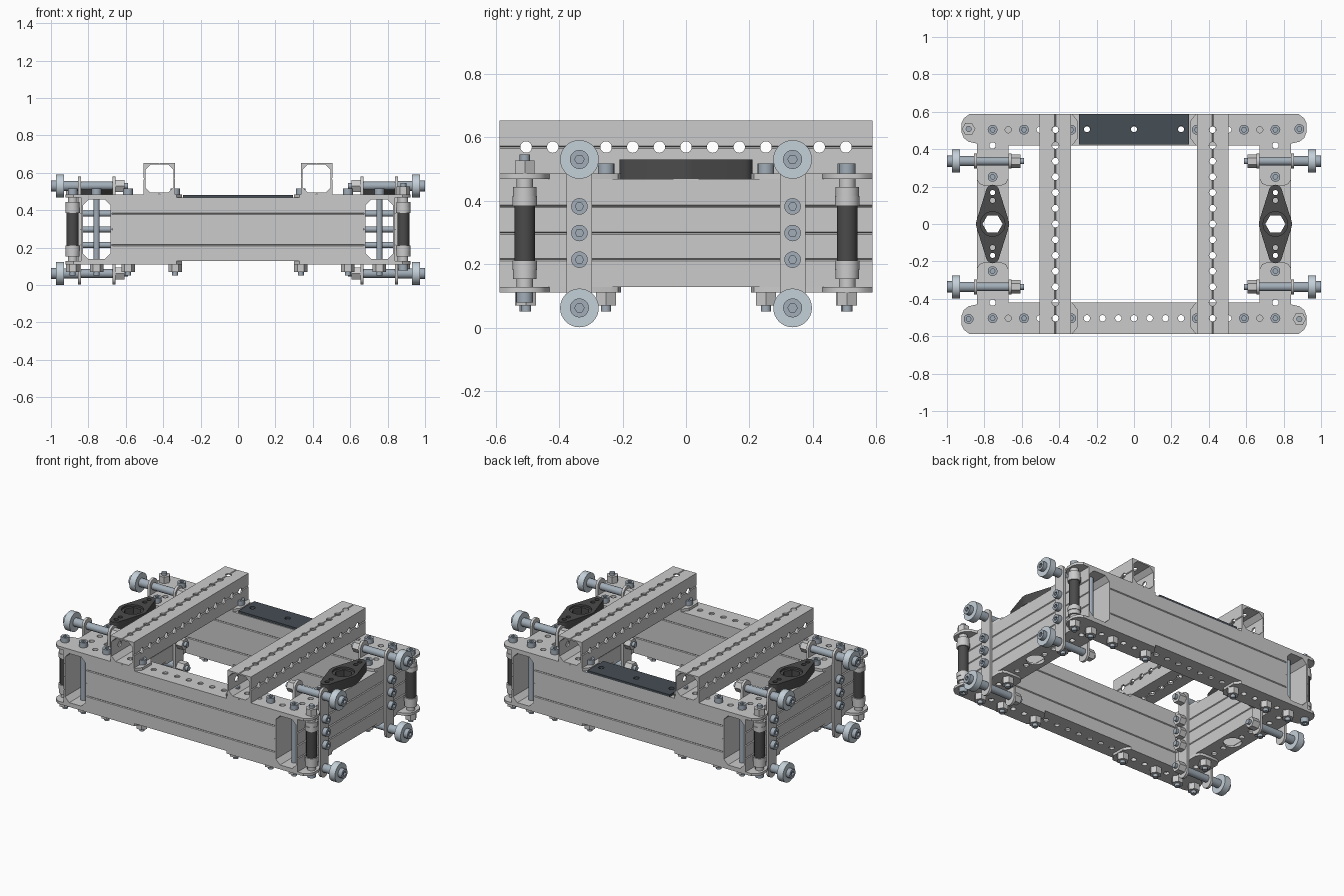
import bpy, bmesh
from math import sin, cos, pi, radians

if "Cube" in bpy.data.objects:
    bpy.data.objects.remove(bpy.data.objects["Cube"])

P = 0.084                      # hole pitch
Z0, Z1 = 0.128, 0.468          # rail bottom / top
ZC, T = 0.298, 0.017           # rail mid height, gusset thickness


def material(name, c):
    m = bpy.data.materials.new(name)
    m.diffuse_color = (*c, 1)
    m.use_nodes = True
    m.node_tree.nodes["Principled BSDF"].inputs["Base Color"].default_value = m.diffuse_color
    return m


DARK = material("dark_plastic", (0.07, 0.07, 0.07))
SLATE = material("slate_plate", (0.06, 0.075, 0.09))
STEEL = material("blue_steel", (0.36, 0.42, 0.48))
PALE = material("pale_wheel", (0.55, 0.63, 0.69))


def circle(r, n=20, cx=0, cy=0, start=0.0):
    return [(cx + r * cos(start + 2 * pi * i / n), cy + r * sin(start + 2 * pi * i / n)) for i in range(n)]


def rect(w, h, gv=(), gh=(), d=0.005, g=0.004):
    # rectangle with small V grooves on vertical (gv) and horizontal (gh) sides
    p = [(w / 2, -h / 2)]
    for t in gv:
        p += [(w / 2, t - g), (w / 2 - d, t), (w / 2, t + g)]
    p.append((w / 2, h / 2))
    for t in gh:
        p += [(t + g, h / 2), (t, h / 2 - d), (t - g, h / 2)]
    return p + [(-x, -y) for x, y in p]


def octagon(w, h, c):
    w, h = w / 2, h / 2
    p = [(w, -h + c), (w, h - c), (w - c, h), (-w + c, h)]
    return p + [(-x, -y) for x, y in p]


def shade(bm):
    for f in bm.faces:
        f.smooth = True
    for e in bm.edges:
        e.smooth = e.calc_face_angle(3) < radians(32)


def prism(name, loops, a, b, axis="z", at=(0, 0), mat=None):
    # extrude an outline (first loop) with holes (other loops) from a to b along an axis
    bm = bmesh.new()
    ends = []
    for w in (a, b):
        rings = [[bm.verts.new((u + at[0], v + at[1], w)) for u, v in lp] for lp in loops]
        edges = [bm.edges.new((r[i - 1], r[i])) for r in rings for i in range(len(r))]
        bmesh.ops.triangle_fill(bm, use_beauty=True, edges=edges, normal=(0, 0, 1))
        ends.append(rings)
    for r, s in zip(*ends):
        for i in range(len(r)):
            bm.faces.new((r[i - 1], r[i], s[i], s[i - 1]))
    for v in bm.verts:
        u, k, w = v.co
        v.co = {"z": (u, k, w), "x": (w, u, k), "y": (u, w, k)}[axis]
    bmesh.ops.recalc_face_normals(bm, faces=bm.faces)
    shade(bm)
    me = bpy.data.meshes.new(name)
    bm.to_mesh(me)
    bm.free()
    ob = bpy.data.objects.new(name, me)
    bpy.context.collection.objects.link(ob)
    if mat:
        me.materials.append(mat)
    return ob


def drill(ob, holes, a, b, axis="z"):
    # cut a row of round holes; holes = (u, v, radius)
    cut = [prism("cutter", [circle(r, 20, u, v)], a, b, axis) for u, v, r in holes]
    bm = bmesh.new()
    for c in cut:
        bm.from_mesh(c.data)
        bpy.data.objects.remove(c)
    me = bpy.data.meshes.new("cutter")
    bm.to_mesh(me)
    bm.free()
    c = bpy.data.objects.new("cutter", me)
    bpy.context.collection.objects.link(c)
    c.hide_render = True
    m = ob.modifiers.new("drill", "BOOLEAN")
    m.operation, m.solver, m.object = "DIFFERENCE", "EXACT", c
    new = bpy.data.meshes.new_from_object(ob.evaluated_get(bpy.context.evaluated_depsgraph_get()))
    ob.modifiers.clear()
    ob.data = new
    bpy.data.objects.remove(c)
    bm = bmesh.new()
    bm.from_mesh(new)
    shade(bm)
    bm.to_mesh(new)
    bm.free()


def bolt(name, at, head, nut, axis="z", r=0.016, hr=0.026, nr=0.036, hh=0.032, nh=0.042):
    # head seats at `head`, nut seats at `nut`
    s = 1 if head > nut else -1
    span = lambda p, q: (min(p, q), max(p, q))
    prism(name + "_head", [circle(hr), circle(0.5 * hr, 6)], *span(head, head + s * hh), axis, at, STEEL)
    prism(name + "_shaft", [circle(r, 16)], *span(head + s * hh * 0.5, nut - s * (nh + 0.018)), axis, at, STEEL)
    prism(name + "_nut", [circle(nr, 6)], *span(nut, nut - s * nh), axis, at)


row = [i * P for i in range(-6, 7)]
W, H = 0.168, Z1 - Z0
inner = octagon(W - 0.022, H - 0.022, 0.03)

for s in (-1, 1):
    # cross rails (front and back)
    ob = prism("cross_rail", [rect(W, H, (-P, P)), inner], -0.672, 0.672, "x", (s * 0.504, ZC))
    drill(ob, [(x, s * 0.504, 0.017) for x in row], 0, 0.6)
    # side rails with shaft bore
    ob = prism("side_rail", [rect(W, H, (-P, 0, P)), inner], -0.588, 0.588, "y", (s * 0.756, ZC))
    drill(ob, [(s * 0.756, y, 0.017 if y else 0.055) for y in row], 0, 0.6)
    # upper perforated beams
    zb = 0.569
    ob = prism("upper_beam", [rect(W, W, (0,), (0,)), octagon(W - 0.018, W - 0.018, 0.028)],
               -0.588, 0.588, "y", (s * 0.42, zb))
    beam_holes = [i * P for i in range(-6, 7)]
    drill(ob, [(s * 0.42, y, 0.018) for y in beam_holes], 0.4, 0.8)
    drill(ob, [(y, zb, 0.018) for y in beam_holes], s * 0.42 - 0.2, s * 0.42 + 0.2, "x")

    # bearing block: hull of one big and two small circles
    a, R, r, d = radians(72.4), 0.088, 0.035, 0.175
    half = [(r * sin(t), d + r * cos(t)) for t in [-a + 2 * a * i / 10 for i in range(11)]]
    half += [(R * sin(t), R * cos(t)) for t in [a + (pi - 2 * a) * i / 6 for i in range(1, 6)]]
    outline = half + [(-x, -y) for x, y in half]
    slots = [circle(0.014, 12, 0, k * y) for k in (-1, 1) for y in (0.126, 0.168)]
    prism("bearing_flange", [outline, circle(0.066, 28)] + slots, Z1, 0.53, at=(s * 0.756, 0), mat=DARK)
    prism("bearing_hex_insert", [circle(0.066, 28), circle(0.054, 6)], Z1, 0.518, at=(s * 0.756, 0), mat=DARK)

# corner gussets, bolts, rollers and wheels, repeated at all four corners
L = [(.30, .46), (.33, .42), (.672, .42), (.672, .24), (.685, .215), (.71, .205), (.802, .205),
     (.827, .215), (.84, .24), (.84, .43), (.885, .44), (.91, .46), (.922, .49), (.922, .54), (.91, .565),
     (.88, .588), (.33, .588), (.30, .55)]
open_holes = [(.42, .504), (.504, .504), (.672, .504), (.756, .42), (.756, .336)]
bolts = [(.336, .504), (.588, .504), (.756, .504), (.756, .252)]
for sx in (-1, 1):
    for sy in (-1, 1):
        loops = [[(sx * x, sy * y) for x, y in L]]
        loops += [circle(0.017, 16, sx * x, sy * y) for x, y in open_holes]
        prism("top_gusset", loops, Z1, Z1 + T)
        prism("bottom_gusset", loops, Z0 - T, Z0)
        for x, y in bolts:
            bolt("gusset_bolt", (sx * x, sy * y), Z1 + T, Z0 - T)

        # vertical corner roller
        at = (sx * 0.884, sy * 0.508)
        ends = (Z1 + T, Z0 - T) if sx == sy else (Z0 - T, Z1 + T)
        bolt("roller_bolt", at, *ends)
        prism("roller_sleeve", [circle(0.032, 24)], 0.21, 0.386, at=at, mat=DARK)
        for k in (-1, 1):
            for rr, p, q in ((0.039, .086, .116), (0.037, .117, .145), (0.026, .145, .171)):
                lo, hi = sorted((ZC + k * p, ZC + k * q))
                prism("roller_collar", [circle(rr, 24)], lo, hi, at=at)

        # wheel carrier plates on both faces of the side rail
        y = sy * 0.336
        pill = [(y + 0.04 * cos(t), 0.54 + 0.04 * sin(t)) for t in [pi * i / 10 for i in range(11)]]
        pill += [(y - 0.04 * cos(t), 0.042 - 0.04 * sin(t)) for t in [pi * i / 10 for i in range(11)]]
        for p, q in ((0.656, 0.672), (0.84, 0.856)):
            prism("wheel_plate", [pill], *sorted((sx * p, sx * q)), "x")
        for k in (-1, 0, 1):
            bolt("plate_bolt", (y, ZC + k * P), sx * 0.856, sx * 0.656, "x", hh=0.028)

        # wheels on their axles
        for z in (0.062, 0.53):
            bolt("wheel_axle", (y, z), sx * 0.973, sx * 0.656, "x", hr=0.03, hh=0.027, nh=0.05)
            for nm, rr, p, q, m in (("wheel", .061, .93, .973, PALE), ("wheel_spacer", .027, .856, .93, STEEL),
                                    ("axle_sleeve", .023, .672, .84, STEEL)):
                prism(nm, [circle(rr, 32)], *sorted((sx * p, sx * q)), "x", (y, z), m)

# dark cover plate on the back rail
box = [(-.295, .425), (.295, .425), (.295, .588), (-.295, .588)]
prism("cover_plate", [box] + [circle(.017, 16, x, .508) for x in (-3 * P, 0, 3 * P)], Z1, 0.482, mat=SLATE)
